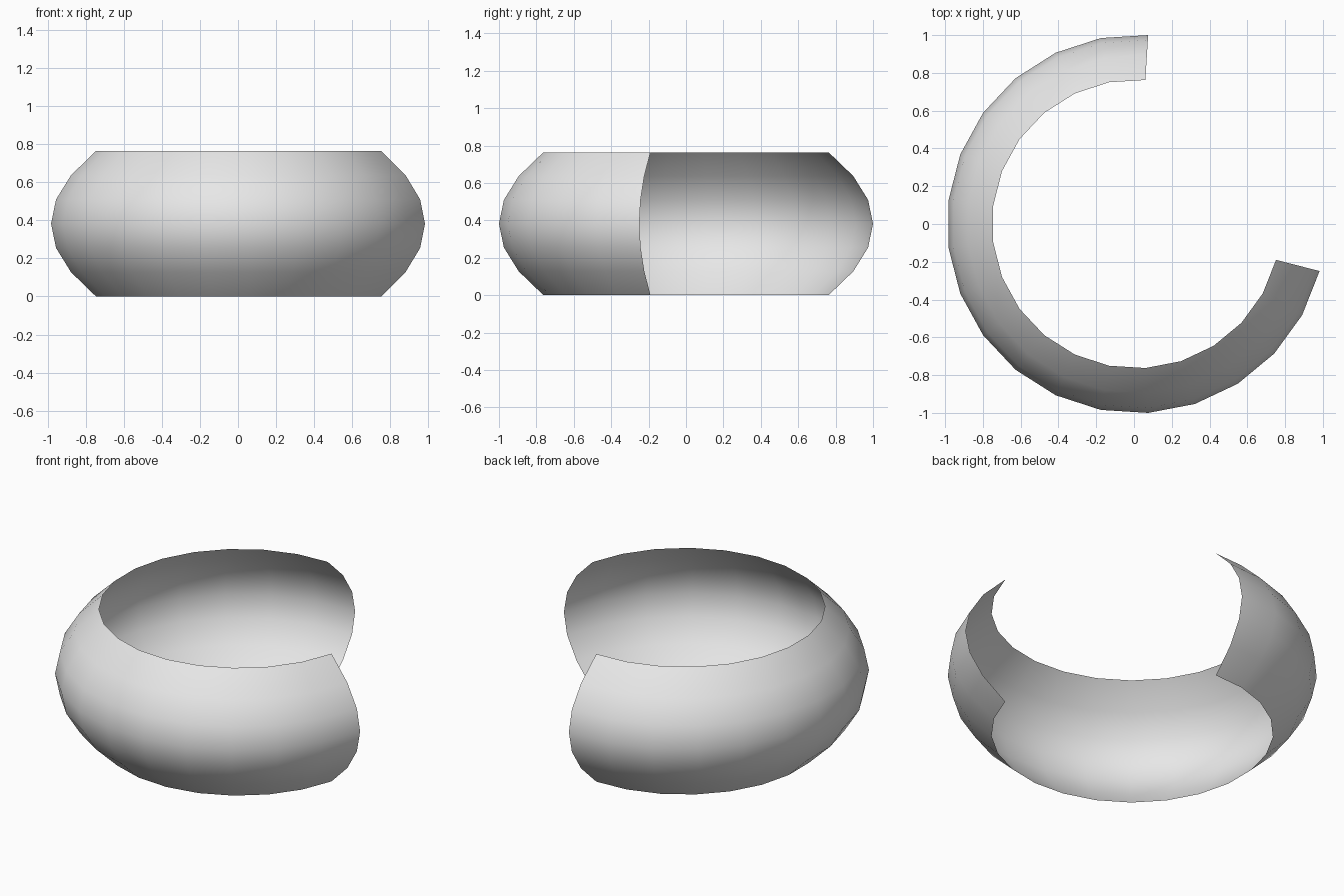
import bpy, bmesh
from math import radians
from mathutils import Matrix

cube = bpy.data.objects.get("Cube")
if cube:
    bpy.data.objects.remove(cube, do_unlink=True)

RIM, BULGE, HEIGHT = 0.764, 0.238, 0.764   # rim radius, extra radius at mid height
ROWS, SEGMENTS = 6, 18
START, SWEEP = radians(86.4), radians(259.2)
SHIFT = 0.012                              # centres the open ring on x

# Plain grey material
grey = bpy.data.materials.new("light grey")
grey.use_nodes = True
colour = (0.8, 0.8, 0.8, 1)
grey.diffuse_color = colour
grey.node_tree.nodes["Principled BSDF"].inputs["Base Color"].default_value = colour

# Bulging band: parabolic profile swept around z, left open as a thin sheet
bm = bmesh.new()
profile = []
for i in range(ROWS + 1):
    t = 2 * i / ROWS - 1
    profile.append(bm.verts.new((RIM + BULGE * (1 - t * t), 0, HEIGHT * i / ROWS)))
edges = [bm.edges.new(pair) for pair in zip(profile, profile[1:])]
bmesh.ops.rotate(bm, verts=profile, cent=(0, 0, 0), matrix=Matrix.Rotation(START, 3, 'Z'))
bmesh.ops.spin(bm, geom=profile + edges, cent=(0, 0, 0), axis=(0, 0, 1),
               angle=SWEEP, steps=SEGMENTS)
bm.normal_update()

# Face the sheet outward
inward = [f for f in bm.faces
          if f.normal.xy.dot(f.calc_center_median().xy) < 0]
bmesh.ops.reverse_faces(bm, faces=inward)
bmesh.ops.translate(bm, verts=bm.verts, vec=(SHIFT, 0, 0))
for f in bm.faces:
    f.smooth = True

mesh = bpy.data.meshes.new("open_curved_band")
bm.to_mesh(mesh)
bm.free()
mesh.materials.append(grey)
band = bpy.data.objects.new("open_curved_band", mesh)
bpy.context.collection.objects.link(band)
